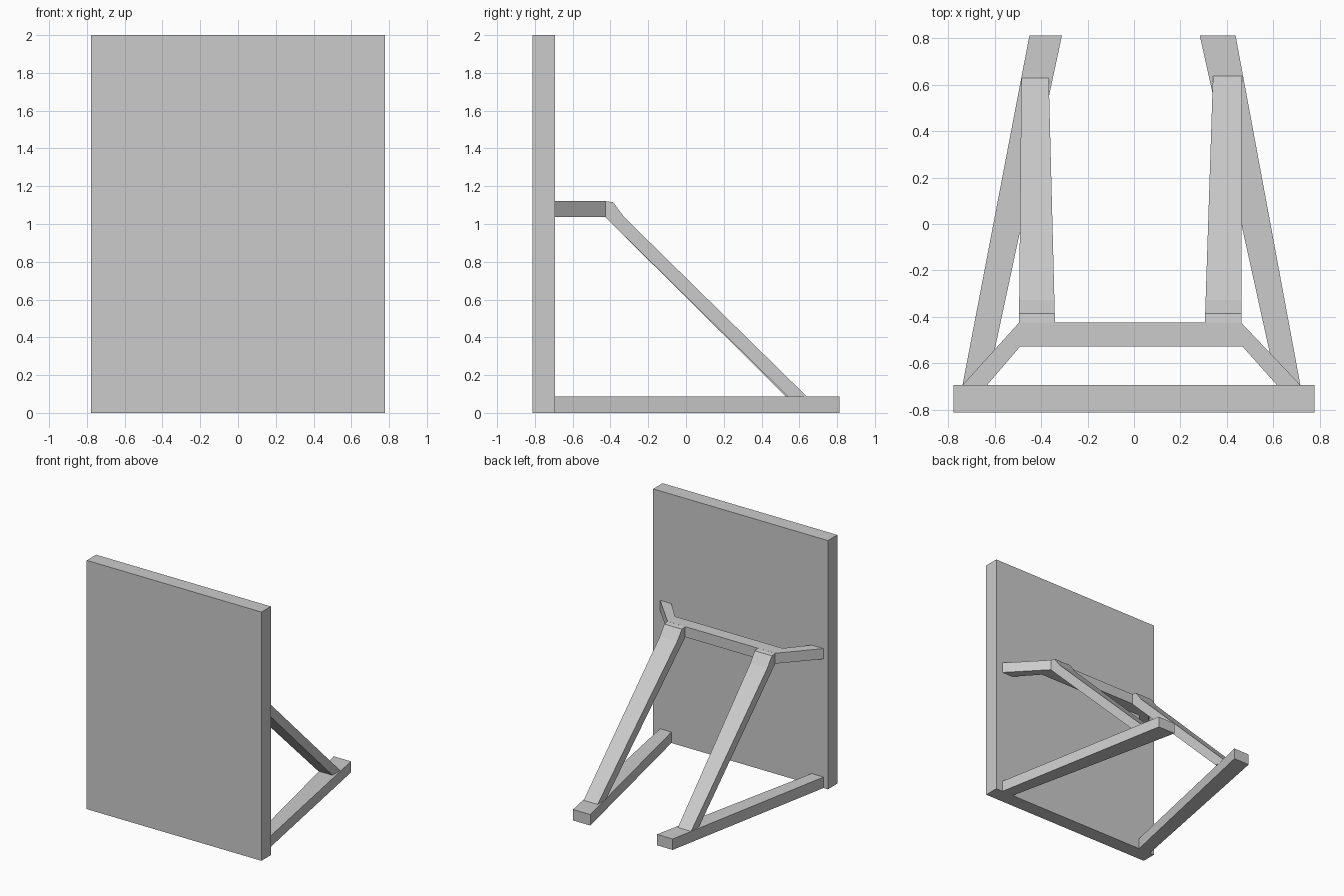
import bpy, bmesh

if "Cube" in bpy.data.objects:
    bpy.data.objects.remove(bpy.data.objects["Cube"])


def loft(name, a, b):
    """Solid between two matching outlines."""
    bm = bmesh.new()
    va = [bm.verts.new(p) for p in a]
    vb = [bm.verts.new(p) for p in b]
    bm.faces.new(va)
    bm.faces.new(vb[::-1])
    n = len(a)
    for i in range(n):
        j = (i + 1) % n
        bm.faces.new((va[i], vb[i], vb[j], va[j]))
    bmesh.ops.recalc_face_normals(bm, faces=bm.faces)
    me = bpy.data.meshes.new(name)
    bm.to_mesh(me)
    bm.free()
    ob = bpy.data.objects.new(name, me)
    bpy.context.collection.objects.link(ob)
    return ob


def slab(name, outline, z0, z1):
    return loft(name, [(x, y, z0) for x, y in outline],
                [(x, y, z1) for x, y in outline])


FRONT, WALL, BACK = -0.812, -0.693, 0.812

# Upright panel
slab("panel", [(-0.777, FRONT), (0.777, FRONT), (0.777, WALL), (-0.777, WALL)], 0, 2)

# Floor beams, converging towards the back
for name, outer_f, inner_f, inner_b, outer_b in (
        ("left_floor_beam", -0.738, -0.632, -0.31, -0.45),
        ("right_floor_beam", 0.716, 0.615, 0.283, 0.437)):
    slab(name, [(outer_f, WALL), (inner_f, WALL), (inner_b, BACK), (outer_b, BACK)], 0, 0.088)

# Crossbar with splayed arms reaching the panel
slab("upper_brace", [(-0.738, WALL), (-0.632, WALL), (-0.49, -0.527), (0.467, -0.527),
                     (0.615, WALL), (0.716, WALL), (0.462, -0.425), (-0.495, -0.425)],
     1.037, 1.121)

# Slanted legs: side profile lofted between tapering left and right faces
for name, top, bottom, foot in (
        ("left_leg", (-0.495, -0.34), (-0.485, -0.367), 0.628),
        ("right_leg", (0.305, 0.462), (0.34, 0.464), 0.638)):
    profile = [(-0.428, 1.121), (-0.385, 1.115), (-0.328, 1.037),
               (foot, 0.088), (foot - 0.1, 0.088), (-0.428, 1.037)]
    sides = []
    for k in (0, 1):
        slope = (bottom[k] - top[k]) / (foot + 0.428)
        sides.append([(top[k] + slope * (y + 0.428), y, z) for y, z in profile])
    loft(name, *sides)
